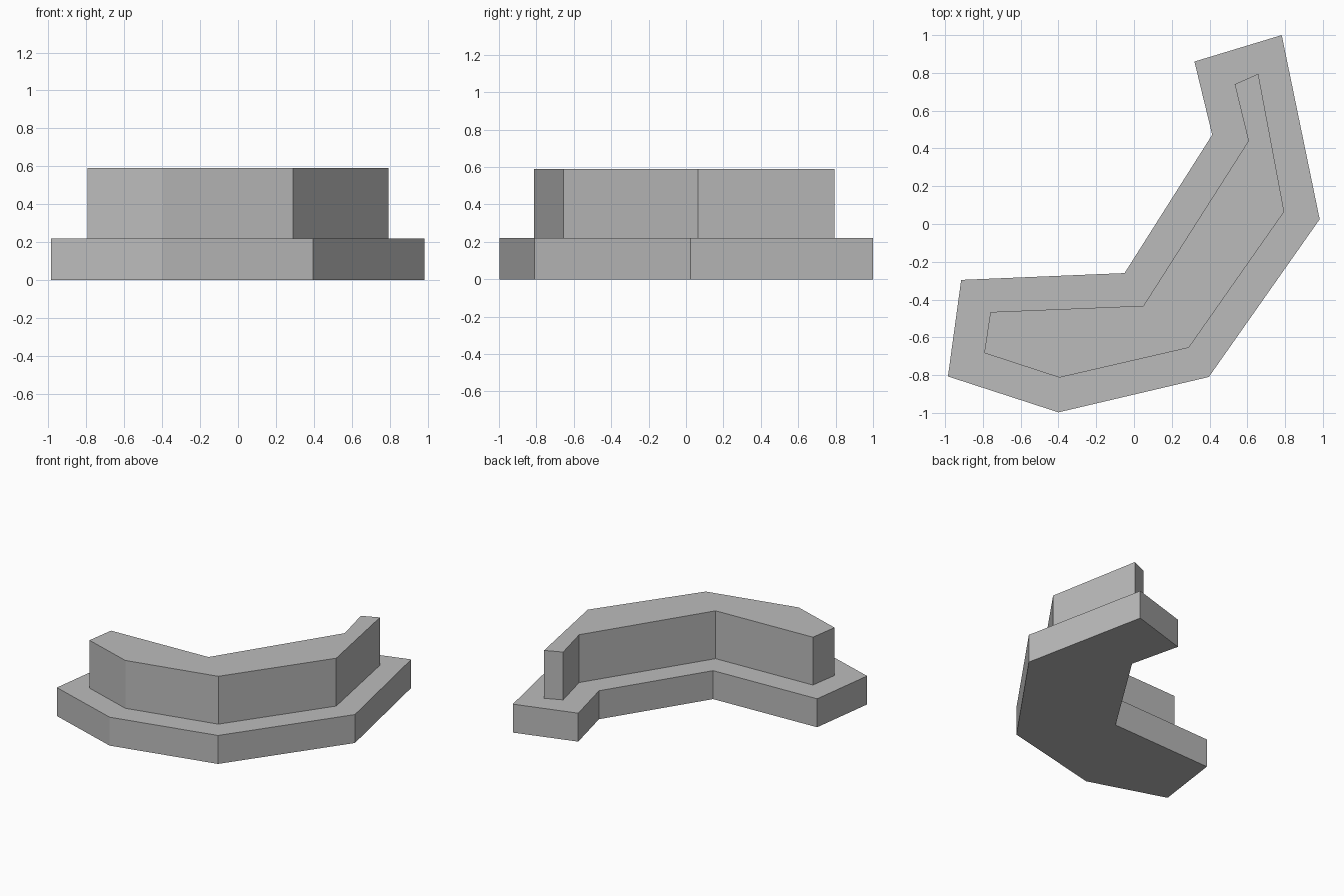
import bpy
import bmesh

cube = bpy.data.objects.get("Cube")
if cube:
    bpy.data.objects.remove(cube, do_unlink=True)

# Single grey material
grey = bpy.data.materials.new("stone_grey")
grey.use_nodes = True
colour = (0.5, 0.5, 0.5, 1)
grey.diffuse_color = colour
grey.node_tree.nodes["Principled BSDF"].inputs["Base Color"].default_value = colour


def extruded_slab(name, outline, bottom, top):
    """Extrude a counter-clockwise outline into a closed, flat-faced slab."""
    mesh = bpy.data.meshes.new(name)
    bm = bmesh.new()
    base = bm.faces.new([bm.verts.new((x, y, bottom)) for x, y in outline])
    extruded = bmesh.ops.extrude_face_region(bm, geom=[base], use_keep_orig=True)
    for item in extruded["geom"]:
        if isinstance(item, bmesh.types.BMVert):
            item.co.z = top
    bmesh.ops.recalc_face_normals(bm, faces=bm.faces)
    bm.to_mesh(mesh)
    bm.free()
    mesh.materials.append(grey)
    obj = bpy.data.objects.new(name, mesh)
    bpy.context.collection.objects.link(obj)
    return obj


# Wide bent footing
footing_outline = [
    (-0.985, -0.807), (-0.40, -0.997), (0.396, -0.81), (0.983, 0.025),
    (0.782, 1.0), (0.32, 0.86), (0.414, 0.472), (-0.05, -0.26), (-0.915, -0.296),
]
extruded_slab("footing", footing_outline, 0, 0.22)

# Narrower bent wall standing on the footing
wall_outline = [
    (-0.793, -0.683), (-0.395, -0.813), (0.29, -0.655), (0.795, 0.065),
    (0.658, 0.795), (0.533, 0.74), (0.606, 0.44), (0.05, -0.433), (-0.76, -0.466),
]
extruded_slab("wall", wall_outline, 0.22, 0.59)
